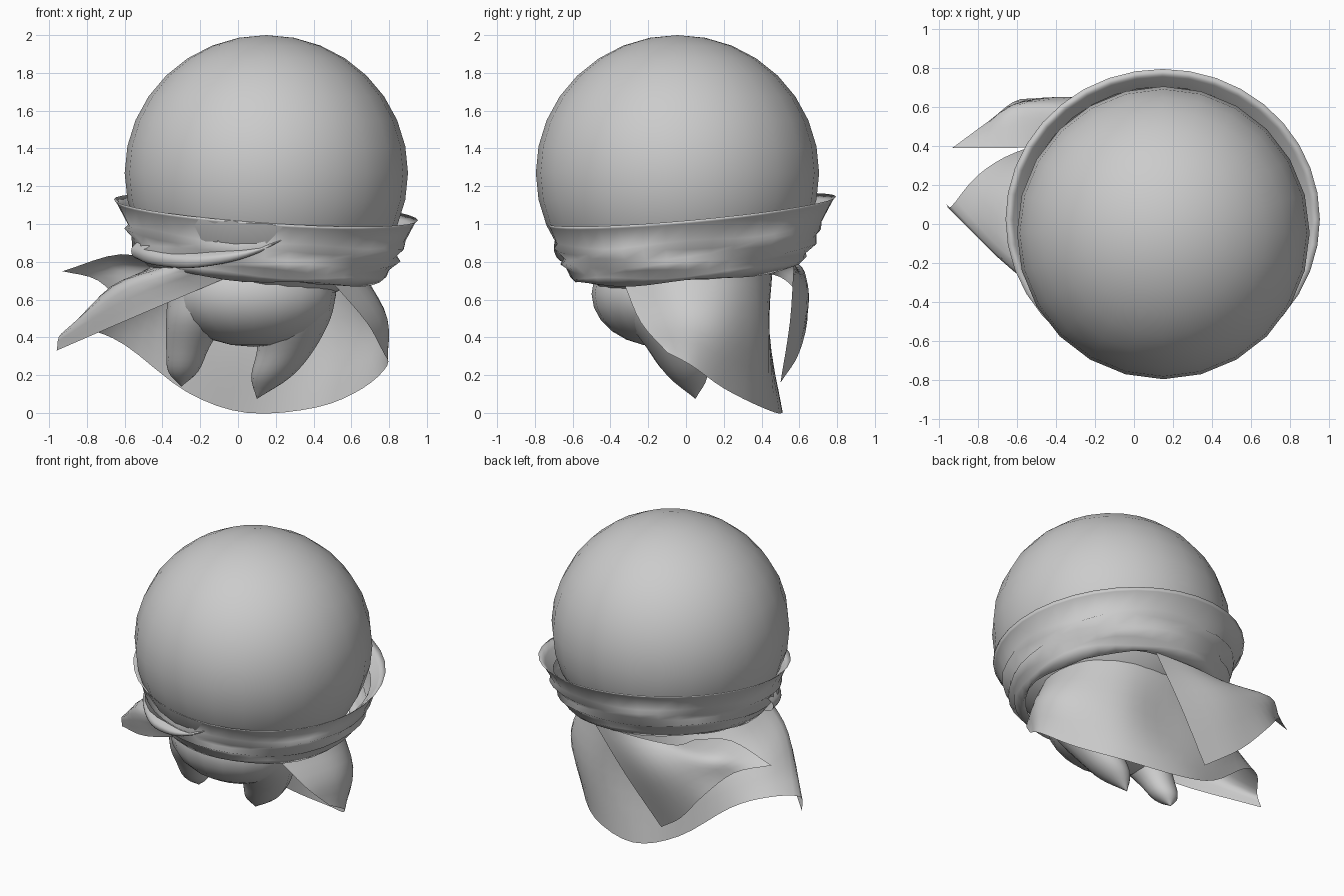
import bpy, bmesh, math
from mathutils import Vector

if "Cube" in bpy.data.objects:
    bpy.data.objects.remove(bpy.data.objects["Cube"])

grey = bpy.data.materials.new("plain_grey")
grey.diffuse_color = (0.6, 0.6, 0.6, 1)
grey.use_nodes = True
grey.node_tree.nodes["Principled BSDF"].inputs["Base Color"].default_value = grey.diffuse_color


def finish(name, bm):
    bmesh.ops.remove_doubles(bm, verts=bm.verts, dist=0.0005)
    mesh = bpy.data.meshes.new(name)
    bm.to_mesh(mesh)
    bm.free()
    mesh.materials.append(grey)
    for p in mesh.polygons:
        p.use_smooth = True
    ob = bpy.data.objects.new(name, mesh)
    bpy.context.collection.objects.link(ob)
    return ob


def spline(points, steps):
    """Smooth curve through the points (Catmull-Rom)."""
    p = [Vector(q) for q in points]
    p = [2 * p[0] - p[1]] + p + [2 * p[-1] - p[-2]]
    out = []
    for i in range(1, len(p) - 2):
        a, b, c, d = p[i - 1:i + 3]
        for k in range(steps):
            t = k / steps
            out.append(0.5 * (2 * b + (c - a) * t + (2 * a - 5 * b + 4 * c - d) * t * t
                              + (3 * b - a - 3 * c + d) * t ** 3))
    return out + [p[-2]]


def skin(name, rows, closed=False, flip=False):
    """Bridge rows of points with quads."""
    bm = bmesh.new()
    grid = [[bm.verts.new(q) for q in r] for r in rows]
    n = len(rows[0])
    for a, b in zip(grid, grid[1:]):
        for i in range(n if closed else n - 1):
            j = (i + 1) % n
            f = [a[i], a[j], b[j], b[i]]
            bm.faces.new(f[::-1] if flip else f)
    return finish(name, bm)


def cloth(name, columns, steps=4, flip=False):
    """Sheet draped smoothly through columns of control points."""
    cols = [spline(c, 4) for c in columns]
    rows = [spline(r, steps) for r in zip(*cols)]
    return skin(name, rows, flip=flip)


def ellipsoid(name, centre, radii, seg, rings):
    bm = bmesh.new()
    bmesh.ops.create_uvsphere(bm, u_segments=seg, v_segments=rings, radius=1)
    for v in bm.verts:
        v.co = Vector(centre) + Vector([a * b for a, b in zip(v.co, radii)])
    return finish(name, bm)


def limb(name, stations):
    """Tapered leg through (x, y, z, radius) stations."""
    path = spline([Vector(s) for s in stations], 4)
    rows = []
    for x, y, z, r in path:
        r = max(r, 0.001)
        rows.append([(x + r * math.cos(a), y + r * math.sin(a), z)
                     for a in (math.tau * i / 14 for i in range(14))])
    return skin(name, rows, closed=True, flip=True)


# Head and body
ellipsoid("head", (0.15, -0.045, 1.27), (0.75, 0.75, 0.73), 24, 16)
ellipsoid("body", (0.08, -0.13, 0.63), (0.44, 0.37, 0.28), 20, 12)

# Legs
limb("left_leg", [(-0.18, -0.17, 0.64, 0.19), (-0.22, -0.16, 0.5, 0.16),
                  (-0.265, -0.1, 0.35, 0.115), (-0.29, -0.04, 0.22, 0.08),
                  (-0.3, 0.0, 0.14, 0.0)])
limb("right_leg", [(0.32, -0.15, 0.64, 0.2), (0.3, -0.13, 0.5, 0.19),
                   (0.25, -0.05, 0.33, 0.15), (0.175, 0.01, 0.19, 0.105),
                   (0.1, 0.05, 0.075, 0.0)])

# Scarf: tilted open ring with a flared rim and folds, (radius, share of the height)
profile = [(0.715, 0.25), (0.765, 0.1), (0.805, 0.0), (0.79, 0.05), (0.735, 0.36),
           (0.74, 0.46), (0.7, 0.58), (0.71, 0.7), (0.665, 0.8), (0.655, 0.9),
           (0.62, 1.0), (0.59, 0.97)]
rows = []
for k, (r, t) in enumerate(profile):
    ring = []
    for i in range(36):
        a = math.tau * i / 36
        c, s = math.cos(a), math.sin(a)
        top = 1.075 + 0.07 * s - 0.055 * c
        low = 0.74 + 0.045 * s - 0.045 * c
        w = 0.01 * math.sin(5 * a + 2 * k) if k > 3 else 0
        ring.append((0.147 - 0.01 * t + (r + w) * c, 0.025 - 0.02 * t + 0.955 * (r + w) * s,
                     top + (low - top) * t + w))
    rows.append(ring)
skin("scarf", rows, closed=True, flip=True)

# Overlapping front fold of the scarf: (angle, upper z, lower z)
fold = []
for deg, zu, zl in [(192, 0.92, 0.82), (212, 0.89, 0.785), (235, 0.86, 0.768),
                    (255, 0.87, 0.8), (268, 0.89, 0.85), (277, 0.92, 0.91)]:
    c, s = math.cos(math.radians(deg)), math.sin(math.radians(deg))
    fold.append([(0.14 + r * c, 0.97 * r * s, z) for r, z in
                 ((0.67, zu), (0.72, (zu + zl) / 2), (0.7, zl), (0.62, zl + 0.01))])
cloth("scarf_fold", fold)

# Cape: from the swept-out left corner round the back to the right front edge
cloth("cape", [
    [(-0.05, -0.48, 0.72), (-0.52, -0.27, 0.52), (-0.96, 0.1, 0.33)],
    [(-0.33, -0.42, 0.77), (-0.64, -0.21, 0.665), (-0.935, 0.09, 0.42)],
    [(-0.45, 0.0, 0.78), (-0.68, 0.1, 0.64), (-0.8, 0.25, 0.44)],
    [(-0.38, 0.25, 0.78), (-0.52, 0.32, 0.56), (-0.6, 0.37, 0.36)],
    [(-0.2, 0.4, 0.78), (-0.28, 0.43, 0.45), (-0.27, 0.46, 0.11)],
    [(0.1, 0.46, 0.78), (0.1, 0.44, 0.4), (0.05, 0.51, 0.0)],
    [(0.4, 0.4, 0.78), (0.45, 0.42, 0.4), (0.42, 0.4, 0.03)],
    [(0.62, 0.2, 0.75), (0.73, 0.22, 0.45), (0.66, 0.2, 0.13)],
    [(0.66, -0.08, 0.73), (0.79, 0.0, 0.5), (0.79, 0.03, 0.25)],
    [(0.5, -0.33, 0.69), (0.68, -0.24, 0.48), (0.77, -0.1, 0.32)]])

# Loose scarf end hanging and blowing out behind
cloth("scarf_tail", [
    [(0.3, 0.57, 0.78), (0.08, 0.55, 0.48), (-0.16, 0.5, 0.16)],
    [(0.05, 0.58, 0.78), (-0.18, 0.64, 0.59), (-0.38, 0.6, 0.32)],
    [(-0.15, 0.57, 0.78), (-0.4, 0.64, 0.7), (-0.58, 0.64, 0.54)],
    [(-0.31, 0.53, 0.78), (-0.62, 0.59, 0.79), (-0.74, 0.53, 0.7)],
    [(-0.35, 0.4, 0.78), (-0.62, 0.39, 0.84), (-0.93, 0.39, 0.75)]])
